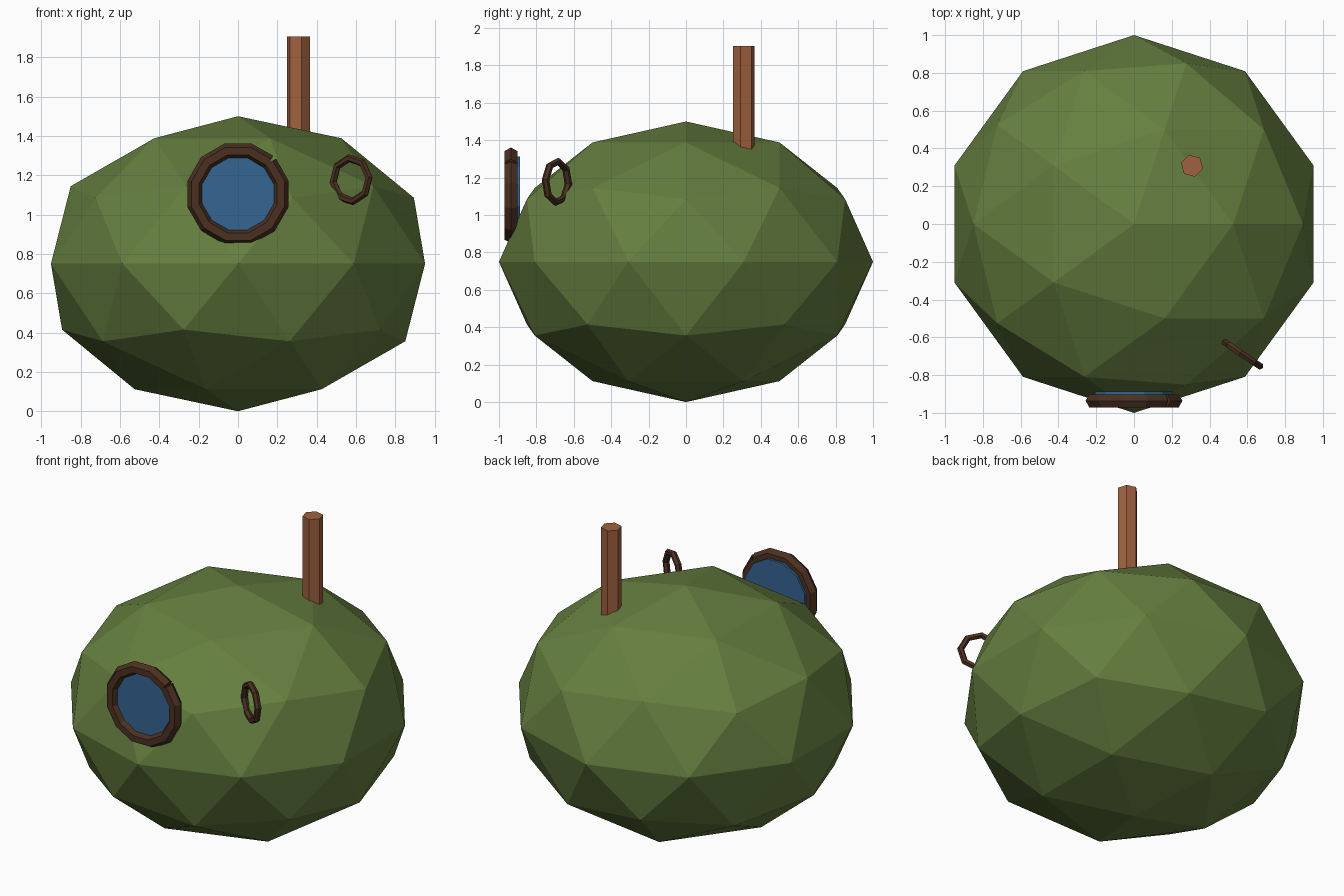
import bpy, bmesh
from math import pi, cos, sin, radians
from mathutils import Matrix, Vector

cube = bpy.data.objects.get("Cube")
if cube:
    bpy.data.objects.remove(cube, do_unlink=True)


def material(name, rgb):
    mat = bpy.data.materials.new(name)
    mat.use_nodes = True
    mat.diffuse_color = (*rgb, 1)
    mat.node_tree.nodes["Principled BSDF"].inputs["Base Color"].default_value = (*rgb, 1)
    return mat


green = material("olive green", (0.13, 0.21, 0.05))
clay = material("clay brown", (0.35, 0.12, 0.05))
wood = material("dark wood", (0.07, 0.03, 0.015))
glass = material("blue glass", (0.035, 0.13, 0.29))


def finish(bm, name, mat, matrix):
    bmesh.ops.recalc_face_normals(bm, faces=bm.faces)
    mesh = bpy.data.meshes.new(name)
    bm.to_mesh(mesh)
    bm.free()
    mesh.materials.append(mat)
    obj = bpy.data.objects.new(name, mesh)
    obj.matrix_world = matrix
    bpy.context.collection.objects.link(obj)
    return obj


def prism(name, sides, radius, depth, mat, matrix):
    bm = bmesh.new()
    bmesh.ops.create_cone(bm, cap_ends=True, segments=sides, radius1=radius,
                          radius2=radius, depth=depth)
    return finish(bm, name, mat, matrix)


def ring(name, sides, radius, tube, start, mat, matrix):
    """Hexagonal tube bent round a polygon in local XZ, with square-cut ends that meet at a seam."""
    bm = bmesh.new()
    step = 2 * pi / sides
    loops = []
    for i in range(sides + 1):
        angle = start + i * step
        centre = Vector((cos(angle), 0, sin(angle))) * radius
        tilt = angle + (step / 2 if i == 0 else -step / 2 if i == sides else 0)
        out = Vector((cos(tilt), 0, sin(tilt)))
        loops.append([bm.verts.new(centre + tube * (out * cos(k * pi / 3)
                      + Vector((0, sin(k * pi / 3), 0)))) for k in range(6)])
    for a, b in zip(loops, loops[1:]):
        for k in range(6):
            n = (k + 1) % 6
            bm.faces.new((a[k], a[n], b[n], b[k]))
    bm.faces.new(loops[0])
    bm.faces.new(loops[-1])
    return finish(bm, name, mat, matrix)


# Faceted, squashed hill
bm = bmesh.new()
bmesh.ops.create_icosphere(bm, subdivisions=2, radius=1)
finish(bm, "hill_body", green,
       Matrix.Translation((0, 0, 0.75)) @ Matrix.Diagonal((1, 1, 0.75, 1)))

# Six-sided chimney
prism("chimney", 6, 0.06, 0.6, clay,
      Matrix.Translation((0.307, 0.308, 1.605)) @ Matrix.Rotation(radians(15), 4, "Z"))

# Round front window: pane and frame
prism("window_pane", 12, 0.215, 0.055, glass,
      Matrix.Translation((0, -0.915, 1.105)) @ Matrix.Rotation(pi / 2, 4, "X")
      @ Matrix.Rotation(radians(15), 4, "Z"))
ring("window_frame", 12, 0.225, 0.04, radians(45), wood,
     Matrix.Translation((0, -0.936, 1.105)))

# Small open ring on the left shoulder
ring("side_ring", 8, 0.11, 0.02, radians(231), wood,
     Matrix.Translation((0.575, -0.69, 1.177)) @ Matrix.Rotation(radians(-34), 4, "Z")
     @ Matrix.Scale(-1, 4, (0, 1, 0)))
